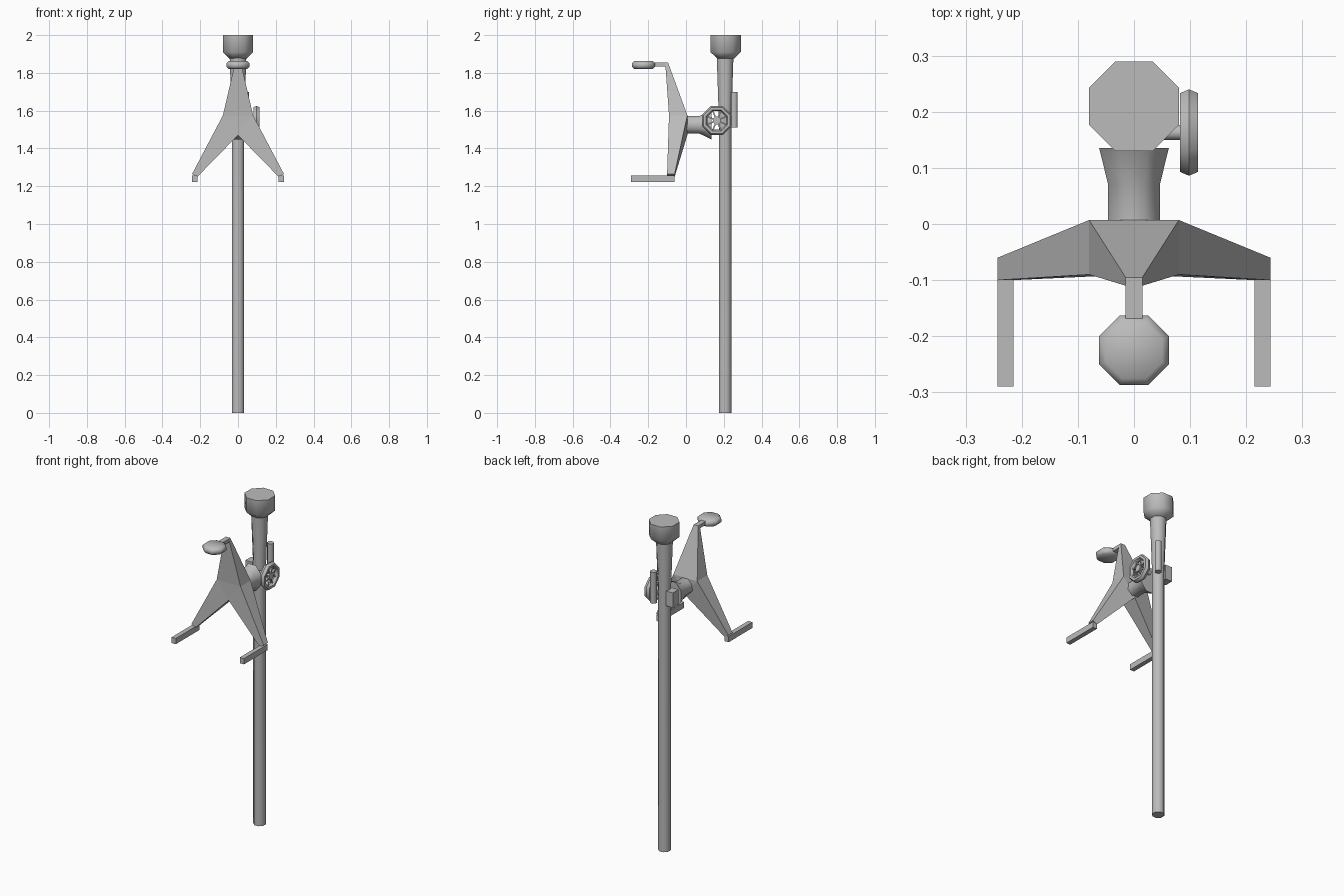
import bpy, bmesh, math
from mathutils import Matrix, Vector

if "Cube" in bpy.data.objects:
    bpy.data.objects.remove(bpy.data.objects["Cube"])

grey = bpy.data.materials.new("grey_metal")
grey.diffuse_color = (0.5, 0.5, 0.5, 1)
grey.use_nodes = True
grey.node_tree.nodes["Principled BSDF"].inputs["Base Color"].default_value = grey.diffuse_color
A8 = math.cos(math.pi / 8)          # apothem factor of an octagon


def finish(name, bm, smooth=True):
    bmesh.ops.recalc_face_normals(bm, faces=bm.faces)
    me = bpy.data.meshes.new(name)
    bm.to_mesh(me)
    bm.free()
    me.materials.append(grey)
    ob = bpy.data.objects.new(name, me)
    bpy.context.collection.objects.link(ob)
    if smooth:
        bpy.ops.object.select_all(action='DESELECT')
        ob.select_set(True)
        bpy.context.view_layer.objects.active = ob
        bpy.ops.object.shade_smooth_by_angle(angle=math.radians(46))
    return ob


def octagon_stack(name, profile, centre, axis='Z', squash=(1, 1)):
    """Octagonal solid from (apothem, height) pairs along an axis."""
    bm = bmesh.new()
    rings = []
    for k, (a, h) in enumerate(profile):
        sx, sy = squash if k == len(profile) - 1 else (1, 1)
        ring = []
        for i in range(8):
            t = (i + 0.5) * math.pi / 4
            u, v = a / A8 * math.cos(t) * sx, a / A8 * math.sin(t) * sy
            co = {'Z': (u, v, h), 'Y': (u, h, v), 'X': (h, u, v)}[axis]
            ring.append(bm.verts.new(Vector(co) + Vector(centre)))
        rings.append(ring)
    for r, s in zip(rings, rings[1:]):
        for i in range(8):
            j = (i + 1) % 8
            bm.faces.new((r[i], r[j], s[j], s[i]))
    bm.faces.new(rings[0])
    bm.faces.new(rings[-1])
    return finish(name, bm)


def box(name, lo, hi):
    bm = bmesh.new()
    bmesh.ops.create_cube(bm, size=1)
    for v in bm.verts:
        v.co = [lo[i] + (v.co[i] + 0.5) * (hi[i] - lo[i]) for i in range(3)]
    return finish(name, bm, False)


# pole with flared neck, and the cup on top
octagon_stack("pole", [(0.033, 0), (0.033, 1.55), (0.044, 1.88)], (0, 0.207, 0))
octagon_stack("pole_cap", [(0.044, 1.875), (0.08, 1.91), (0.08, 2.0)], (0, 0.21, 0))

# three-armed bracket: central triangle with a tapering arm from each edge
bm = bmesh.new()


def pair(x, z, front, back):
    return bm.verts.new((x, front, z)), bm.verts.new((x, back, z))


L, R, B = (pair(x, z, -0.09, 0.007) for x, z in ((-0.08, 1.575), (0.08, 1.575), (0, 1.47)))
bm.faces.new((L[0], R[0], B[0]))
bm.faces.new((L[1], R[1], B[1]))


def arm(p, q, pe, qe):
    for a, b, c, d in ((p[0], q[0], qe[0], pe[0]), (p[1], q[1], qe[1], pe[1]),
                       (p[0], p[1], pe[1], pe[0]), (q[0], q[1], qe[1], qe[0])):
        bm.faces.new((a, b, c, d))
    bm.faces.new((pe[0], qe[0], qe[1], pe[1]))


arm(L, R, pair(-0.015, 1.855, -0.11, -0.095), pair(0.015, 1.855, -0.11, -0.095))
for s, side in ((-1, L), (1, R)):
    arm(side, B, pair(s * 0.243, 1.265, -0.1, -0.06), pair(s * 0.215, 1.25, -0.1, -0.06))
finish("bracket", bm, False)

# lower support prongs
for s, side in ((-1, "left"), (1, "right")):
    x = sorted((s * 0.215, s * 0.243))
    box(side + "_prong", (x[0], -0.29, 1.222), (x[1], -0.062, 1.257))

# upper rest
box("rest_stem", (-0.015, -0.17, 1.834), (0.015, -0.096, 1.855))
octagon_stack("rest_pad", [(0.05, 1.821), (0.062, 1.833), (0.062, 1.85), (0.05, 1.862)],
              (0, -0.225, 0))

# clamp: short arm flaring into a jaw against the pole
octagon_stack("clamp", [(0.046, 0.0), (0.046, 0.07), (0.062, 0.135)],
              (0, 0, 1.525), 'Y', (1, 1.25))
box("clamp_plate", (-0.076, 0.18, 1.5), (-0.03, 0.235, 1.59))
octagon_stack("rear_rod", [(0.018, 1.51), (0.018, 1.7)], (0.04, 0.255, 0))

# hand wheel with axle, hub and spokes
wc = (0.098, 0.163, 1.548)
octagon_stack("axle", [(0.013, -0.075), (0.013, 0)], wc, 'X')
octagon_stack("wheel_hub", [(0.02, -0.012), (0.02, 0.012)], wc, 'X')
bm = bmesh.new()
rings = []
for i in range(8):
    t = (i + 0.5) * math.pi / 4
    ring = []
    for k in range(6):
        p = k * math.pi / 3
        r = (0.063 + 0.014 * math.cos(p)) / A8
        ring.append(bm.verts.new((wc[0] + 0.019 * math.sin(p),
                                  wc[1] + r * math.cos(t), wc[2] + r * math.sin(t))))
    rings.append(ring)
for i in range(8):
    a, b = rings[i], rings[(i + 1) % 8]
    for k in range(6):
        m = (k + 1) % 6
        bm.faces.new((a[k], a[m], b[m], b[k]))
finish("wheel_rim", bm)

bm = bmesh.new()
for i in range(8):
    m = (Matrix.Translation(wc) @ Matrix.Rotation((i + 0.5) * math.pi / 4, 4, 'X')
         @ Matrix.Translation((0, 0.037, 0)) @ Matrix.Diagonal((0.012, 0.045, 0.007, 1)))
    bmesh.ops.create_cube(bm, size=1, matrix=m)
finish("wheel_spokes", bm, False)
